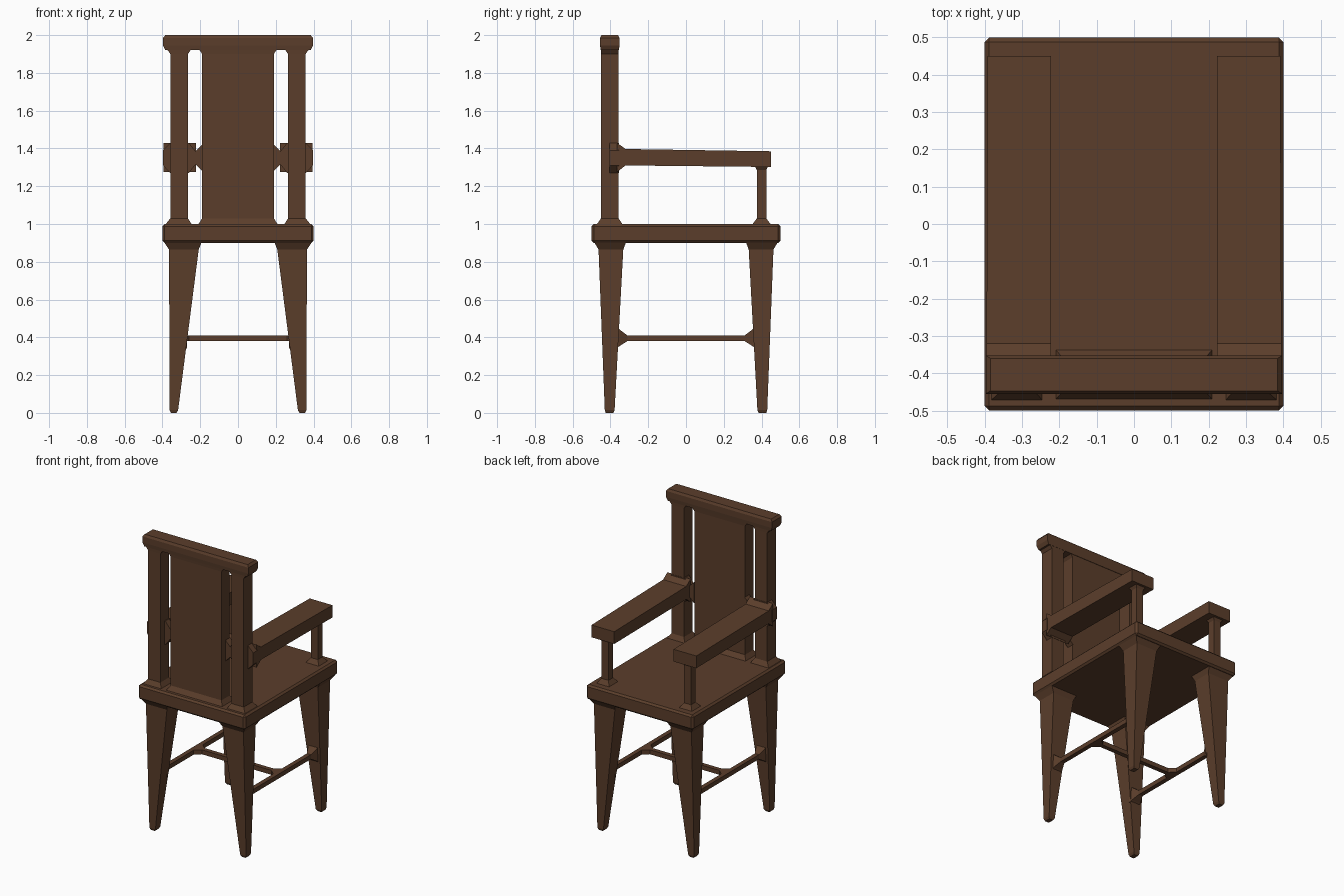
import bpy, bmesh

wood = bpy.data.materials.new("dark_wood")
wood.diffuse_color = (0.105, 0.048, 0.024, 1)


def finish(name, bm, mirror, bevel):
    bmesh.ops.recalc_face_normals(bm, faces=bm.faces)
    me = bpy.data.meshes.new(name)
    bm.to_mesh(me)
    bm.free()
    me.materials.append(wood)
    ob = bpy.data.objects.new(name, me)
    bpy.context.collection.objects.link(ob)
    if bevel:
        mod = ob.modifiers.new("chamfer", 'BEVEL')
        mod.width = bevel
        mod.segments = 1
    if mirror:
        mod = ob.modifiers.new("mirror", 'MIRROR')
        mod.use_axis = ['X' in mirror, 'Y' in mirror, False]
    return ob


def loft(name, axis, sections, mirror="", bevel=0):
    """Stack of rectangles (t, a0, a1, b0, b1) along an axis."""
    bm = bmesh.new()
    rings = []
    for t, a0, a1, b0, b1 in sections:
        ring = []
        for p in ((a0, b0), (a1, b0), (a1, b1), (a0, b1)):
            co = list(p)
            co.insert(axis, t)
            ring.append(bm.verts.new(co))
        rings.append(ring)
    for r, s in zip(rings, rings[1:]):
        for i in range(4):
            j = (i + 1) % 4
            bm.faces.new((r[i], r[j], s[j], s[i]))
    bm.faces.new(rings[0])
    bm.faces.new(rings[-1])
    return finish(name, bm, mirror, bevel)


def prism(name, pts, y0, y1, mirror=""):
    """XZ outline extruded along y."""
    bm = bmesh.new()
    face = bm.faces.new([bm.verts.new((x, y0, z)) for x, z in pts])
    ext = bmesh.ops.extrude_face_region(bm, geom=[face])["geom"]
    bmesh.ops.translate(bm, vec=(0, y1 - y0, 0),
                        verts=[v for v in ext if isinstance(v, bmesh.types.BMVert)])
    return finish(name, bm, mirror, 0)


# Seat slab
loft("seat", 2, [(0.90, -0.40, 0.40, -0.50, 0.50),
                 (1.00, -0.40, 0.40, -0.50, 0.50)], bevel=0.012)

# Four tapered legs flaring into the seat
loft("leg", 2, [(0.00, 0.325, 0.355, 0.385, 0.425),
                (0.015, 0.317, 0.362, 0.378, 0.43),
                (0.865, 0.208, 0.365, 0.332, 0.463),
                (0.91, 0.19, 0.395, 0.315, 0.49)], "XY")

# H stretcher: side rails flaring at the legs, one cross rail
loft("side_stretcher", 1, [(-0.37, 0.27, 0.35, 0.34, 0.46),
                           (-0.35, 0.28, 0.345, 0.355, 0.44),
                           (-0.31, 0.298, 0.328, 0.38, 0.41),
                           (0.31, 0.298, 0.328, 0.38, 0.41),
                           (0.35, 0.28, 0.345, 0.355, 0.44),
                           (0.37, 0.27, 0.35, 0.34, 0.46)], "X")
loft("cross_stretcher", 0, [(-0.305, -0.055, 0.055, 0.38, 0.41),
                            (-0.26, -0.015, 0.015, 0.38, 0.41),
                            (0.26, -0.015, 0.015, 0.38, 0.41),
                            (0.305, -0.055, 0.055, 0.38, 0.41)])

# Back posts and centre panel, flared at the seat and top rail
loft("back_post", 2, [(0.99, 0.24, 0.39, -0.478, -0.33),
                      (1.03, 0.265, 0.358, -0.45, -0.357),
                      (1.90, 0.265, 0.358, -0.45, -0.357),
                      (1.945, 0.235, 0.39, -0.452, -0.355)], "X")
loft("back_panel", 2, [(0.99, -0.215, 0.215, -0.475, -0.33),
                       (1.03, -0.19, 0.19, -0.448, -0.36),
                       (1.90, -0.19, 0.19, -0.448, -0.36),
                       (1.945, -0.22, 0.22, -0.452, -0.355)])
loft("top_rail", 2, [(1.92, -0.385, 0.385, -0.452, -0.355),
                     (1.945, -0.397, 0.397, -0.455, -0.352),
                     (1.985, -0.397, 0.397, -0.455, -0.352),
                     (2.00, -0.385, 0.385, -0.447, -0.36)])

# Armrests with a flared root and a collar around the back post
loft("armrest", 1, [(-0.365, 0.222, 0.395, 1.275, 1.43),
                    (-0.32, 0.222, 0.395, 1.31, 1.397),
                    (0.45, 0.222, 0.392, 1.302, 1.385)], "X")
prism("arm_collar", [(0.397, 1.31), (0.397, 1.39), (0.358, 1.43), (0.26, 1.43),
                     (0.225, 1.385), (0.19, 1.42), (0.19, 1.28), (0.225, 1.315),
                     (0.26, 1.27), (0.358, 1.27)], -0.405, -0.355, "X")

# Front arm supports
loft("arm_support", 2, [(0.99, 0.255, 0.365, 0.345, 0.455),
                        (1.03, 0.283, 0.335, 0.375, 0.425),
                        (1.285, 0.283, 0.335, 0.375, 0.425),
                        (1.315, 0.265, 0.355, 0.36, 0.44)], "X")
